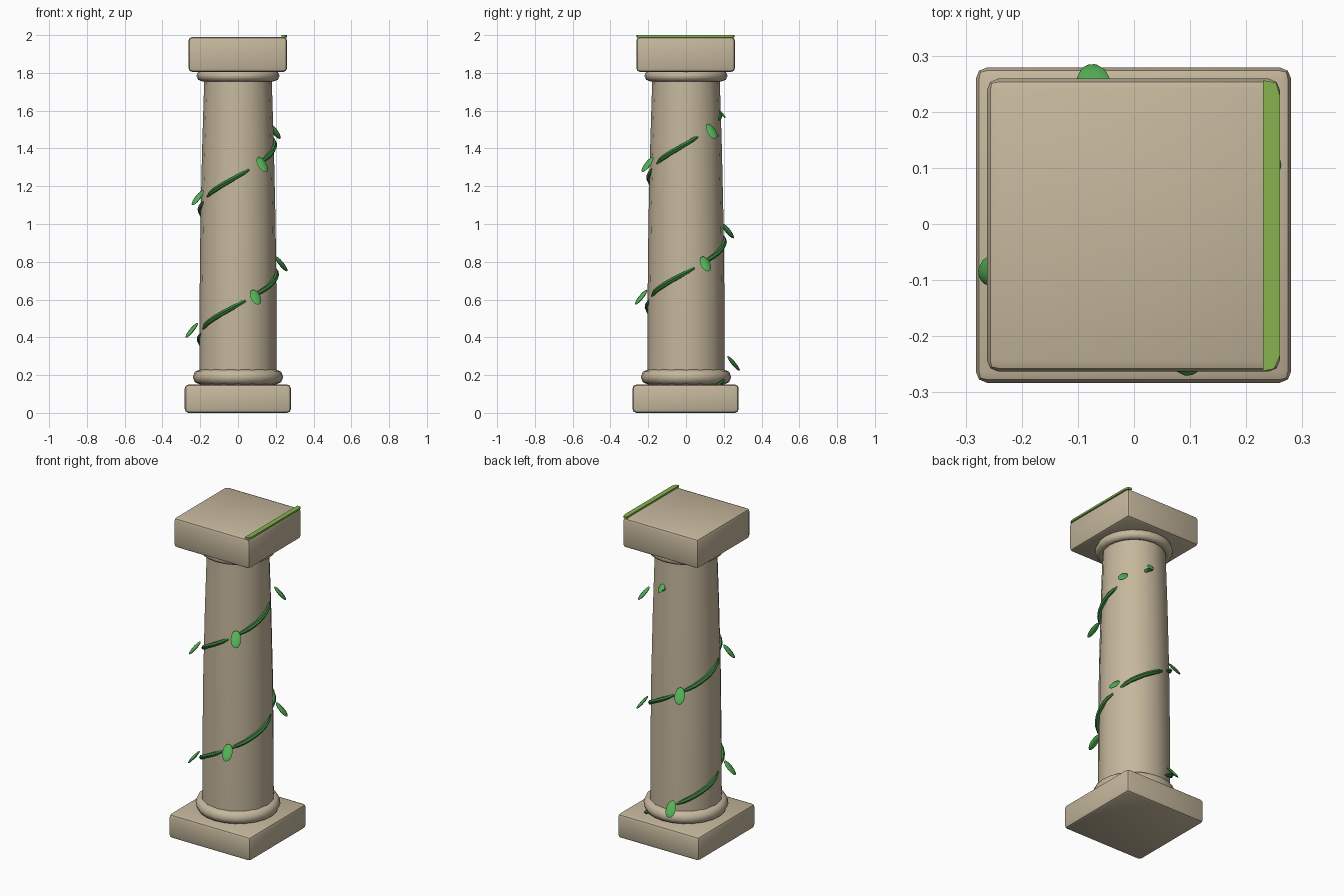
import bpy, bmesh, math
from mathutils import Vector, Matrix

if "Cube" in bpy.data.objects:
    bpy.data.objects.remove(bpy.data.objects["Cube"])


def material(name, col):
    m = bpy.data.materials.new(name)
    m.diffuse_color = (*col, 1)
    m.use_nodes = True
    m.node_tree.nodes["Principled BSDF"].inputs["Base Color"].default_value = m.diffuse_color
    return m


STONE = material("stone", (0.56, 0.475, 0.335))
STEM = material("dark green stem", (0.04, 0.2, 0.045))
LEAF = material("leaf green", (0.09, 0.44, 0.095))
MOSS = material("moss green", (0.24, 0.45, 0.076))


def finish(name, bm, mat, angle=None):
    bmesh.ops.recalc_face_normals(bm, faces=bm.faces)
    me = bpy.data.meshes.new(name)
    bm.to_mesh(me)
    bm.free()
    ob = bpy.data.objects.new(name, me)
    bpy.context.collection.objects.link(ob)
    me.materials.append(mat)
    if angle:
        bpy.ops.object.select_all(action='DESELECT')
        ob.select_set(True)
        bpy.context.view_layer.objects.active = ob
        bpy.ops.object.shade_smooth_by_angle(angle=math.radians(angle))
    return ob


def block(name, half, z0, z1, bevel):
    bm = bmesh.new()
    bmesh.ops.create_cube(bm, size=1, matrix=Matrix.Translation((-0.001, -0.002, (z0 + z1) / 2))
                          @ Matrix.Diagonal((2 * half, 2 * half, z1 - z0, 1)))
    bmesh.ops.bevel(bm, geom=bm.edges[:], offset=bevel, segments=2, profile=0.5, affect='EDGES')
    finish(name, bm, STONE, 35)


def lathe(name, profile, n, closed):
    bm = bmesh.new()
    rings = [[bm.verts.new((r * math.cos(2 * math.pi * i / n), r * math.sin(2 * math.pi * i / n), z))
              for i in range(n)] for r, z in profile]
    pairs = list(zip(rings, rings[1:]))
    if closed:
        pairs.append((rings[-1], rings[0]))
    else:
        bm.faces.new(rings[0])
        bm.faces.new(rings[-1])
    for a, b in pairs:
        for i in range(n):
            j = (i + 1) % n
            bm.faces.new((a[i], a[j], b[j], b[i]))
    finish(name, bm, STONE, 50)


def ring(name, R, r, z):
    lathe(name, [(R + r * math.cos(k * math.pi / 4), z + r * math.sin(k * math.pi / 4))
                 for k in range(8)], 24, True)


# Stone column
block("plinth", 0.281, 0.0, 0.15, 0.02)
block("capital", 0.261, 1.805, 1.99, 0.02)
ring("base_ring", 0.20, 0.04, 0.19)
ring("neck_ring", 0.19, 0.03, 1.785)
SHAFT = [(0.205, 0.14), (0.204, 0.55), (0.199, 1.0), (0.19, 1.4), (0.177, 1.82)]
lathe("shaft", SHAFT, 16, False)

# Moss strip along the right edge of the capital
bm = bmesh.new()
face = bm.faces.new([bm.verts.new((x, y, 1.988)) for x, y in (
    (0.23, -0.262), (0.25, -0.258), (0.26, -0.235), (0.26, 0.23), (0.253, 0.252), (0.23, 0.256))])
top = bmesh.ops.extrude_face_region(bm, geom=[face])
bmesh.ops.translate(bm, vec=(0, 0, 0.012), verts=[v for v in top["geom"] if isinstance(v, bmesh.types.BMVert)])
finish("moss_strip", bm, MOSS)


def shaft_radius(z):
    for (r0, z0), (r1, z1) in zip(SHAFT, SHAFT[1:]):
        if z <= z1:
            return r0 + (r1 - r0) * (z - z0) / (z1 - z0)
    return SHAFT[-1][0]


def vine_z(deg):
    return 0.262 + 0.176 * (deg - 106) / 93


def vine_arc(name, a0, a1, lift=0.004, thick=0.014):
    # tube that climbs round the shaft and sinks into it at both ends
    bm = bmesh.new()
    steps, sides, rings = 8, 6, []
    for i in range(steps + 1):
        t = i / steps
        deg = a0 + (a1 - a0) * t
        a, z = math.radians(deg), vine_z(deg)
        sink = 0.012 * abs(2 * t - 1) ** 4
        out = Vector((math.cos(a), math.sin(a), 0))
        tan = Vector((-math.sin(a) * 0.2, math.cos(a) * 0.2, 0.108)).normalized()
        side = tan.cross(out)
        c = out * (shaft_radius(z) + lift - sink) + Vector((0, 0, z))
        r = thick * (1 - 0.35 * abs(2 * t - 1) ** 4)
        rings.append([bm.verts.new(c + r * (out * math.cos(k * math.tau / sides)
                                            + side * math.sin(k * math.tau / sides))) for k in range(sides)])
    for p, q in zip(rings, rings[1:]):
        for k in range(sides):
            m = (k + 1) % sides
            bm.faces.new((p[k], p[m], q[m], q[k]))
    bm.faces.new(rings[0])
    bm.faces.new(rings[-1])
    finish(name, bm, STEM, 40)


def leaf(name, deg, radius, z, size=1.0):
    # flattened ball that droops outward
    bm = bmesh.new()
    a = math.radians(deg)
    mat = (Matrix.Translation((radius * math.cos(a), radius * math.sin(a), z))
           @ Matrix.Rotation(a, 4, 'Z') @ Matrix.Rotation(math.radians(50), 4, 'Y')
           @ Matrix.Diagonal((0.052 * size, 0.03 * size, 0.009 * size, 1)) @ Matrix.Rotation(math.pi / 2, 4, 'Y'))
    bmesh.ops.create_uvsphere(bm, u_segments=8, v_segments=6, radius=1, matrix=mat)
    finish(name, bm, LEAF, 40)


# Climbing vine: one leaf per quarter turn with a stem arc between
for k in range(8):
    deg = 106 + 92.7 * k
    leaf(f"leaf_{k + 1}", deg, 0.262 - 0.0035 * k, vine_z(deg))
    if k < 7:
        vine_arc(f"vine_{k + 1}", deg + 3, deg + 84 - k)
vine_arc("vine_start", 42, 62, 0.028, 0.01)
vine_arc("vine_tip", 788, 806, 0.002, 0.011)
leaf("tip_leaf", 799, 0.193, 1.585, 0.6)
